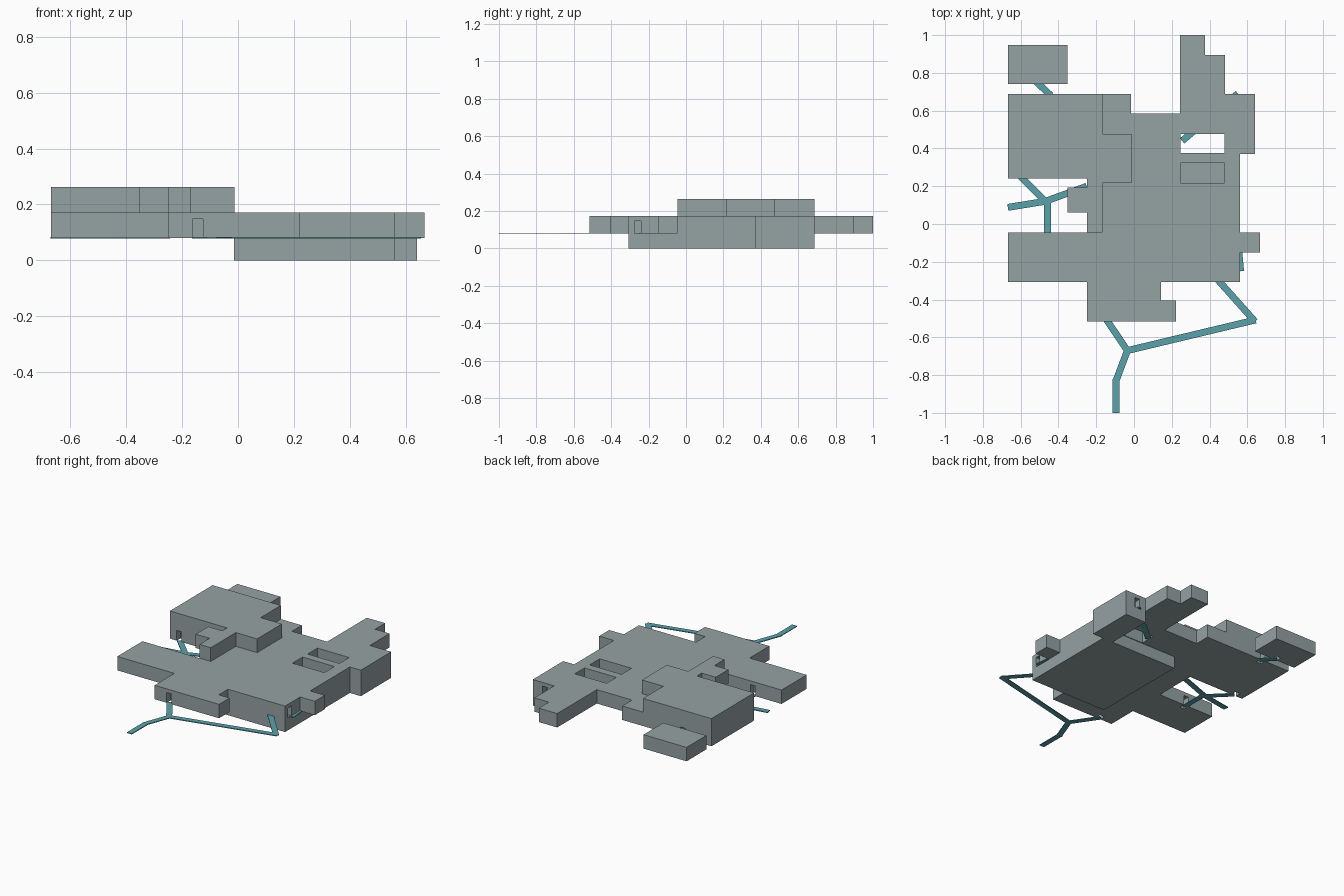
import bpy, bmesh
from mathutils import Vector

if "Cube" in bpy.data.objects:
    bpy.data.objects.remove(bpy.data.objects["Cube"], do_unlink=True)

Z0, Z1, Z2, Z3 = 0.0, 0.08, 0.172, 0.263   # floor levels


def material(name, color):
    m = bpy.data.materials.new(name)
    m.use_nodes = True
    m.diffuse_color = color
    m.node_tree.nodes["Principled BSDF"].inputs["Base Color"].default_value = color
    return m


grey = material("wall_grey", (0.30, 0.36, 0.37, 1))
teal = material("path_teal", (0.105, 0.36, 0.41, 1))


def prism(name, outline, bottom, top, mat):
    """Extrude a flat outline between two heights."""
    bm = bmesh.new()
    face = bm.faces.new([bm.verts.new((x, y, bottom)) for x, y in outline])
    ext = bmesh.ops.extrude_face_region(bm, geom=[face])
    verts = [v for v in ext["geom"] if isinstance(v, bmesh.types.BMVert)]
    bmesh.ops.translate(bm, verts=verts, vec=(0, 0, top - bottom))
    bmesh.ops.recalc_face_normals(bm, faces=bm.faces)
    mesh = bpy.data.meshes.new(name)
    bm.to_mesh(mesh)
    bm.free()
    obj = bpy.data.objects.new(name, mesh)
    mesh.materials.append(mat)
    bpy.context.collection.objects.link(obj)
    return obj


def rect(x0, x1, y0, y1):
    return [(x0, y0), (x1, y0), (x1, y1), (x0, y1)]


def cut(target, x0, x1, y0, y1, bottom, top):
    """Remove a box from the target, then discard the cutter."""
    cutter = prism("cutter", rect(x0, x1, y0, y1), bottom, top, grey)
    cutter.hide_render = True
    mod = target.modifiers.new("cut", "BOOLEAN")
    mod.operation = "DIFFERENCE"
    mod.solver = "EXACT"
    mod.object = cutter
    bpy.context.view_layer.objects.active = target
    bpy.ops.object.modifier_apply(modifier=mod.name)
    bpy.data.objects.remove(cutter, do_unlink=True)


def doorway(target, x, y, along_x=True):
    """Small opening recessed into a wall at floor level."""
    w, d = (0.018, 0.04) if along_x else (0.04, 0.018)
    cut(target, x - w, x + w, y - d, y + d, Z1 - 0.01, 0.147)


# Lower storey
lower = prism("lower_storey", [
    (-0.015, -0.308), (0.56, -0.308), (0.56, 0.37), (0.64, 0.37),
    (0.64, 0.688), (0.483, 0.688), (0.483, 0.37), (-0.015, 0.37)],
    Z0, Z1, grey)

# Main storey with its stepped wings
main = prism("main_storey", [
    (-0.668, 0.688), (-0.015, 0.688), (-0.015, 0.585), (0.243, 0.585),
    (0.243, 1.0), (0.377, 1.0), (0.377, 0.895), (0.483, 0.895),
    (0.483, 0.688), (0.64, 0.688), (0.64, 0.37), (0.56, 0.37),
    (0.56, -0.045), (0.667, -0.045), (0.667, -0.15), (0.56, -0.15),
    (0.56, -0.308), (0.143, -0.308), (0.143, -0.405), (0.222, -0.405),
    (0.222, -0.515), (-0.25, -0.515), (-0.25, -0.308), (-0.668, -0.308),
    (-0.668, -0.045), (-0.247, -0.045), (-0.247, 0.242), (-0.668, 0.242)],
    Z1, Z2, grey)

# Two light wells
for y0, y1 in ((0.375, 0.477), (0.217, 0.322)):
    cut(main, 0.247, 0.48, y0, y1, Z1 - 0.02, Z2 + 0.05)

# Upper storey, with a small overhanging bay on the west
prism("upper_storey", [
    (-0.668, 0.688), (-0.168, 0.688), (-0.168, 0.477), (-0.012, 0.477),
    (-0.012, 0.217), (-0.168, 0.217), (-0.168, -0.045), (-0.25, -0.045),
    (-0.25, 0.06), (-0.352, 0.06), (-0.352, 0.192), (-0.25, 0.192),
    (-0.25, 0.242), (-0.668, 0.242)],
    Z2, Z3, grey)

# Detached annex
annex = prism("annex", rect(-0.668, -0.353, 0.742, 0.948), Z1, Z2, grey)

# Doorways where the paths meet the walls
doorway(main, -0.144, -0.515)
doorway(main, -0.458, -0.045)
doorway(main, -0.60, 0.242)
doorway(main, -0.46, 0.688)
doorway(main, 0.55, 0.688)
doorway(main, 0.56, -0.258, along_x=False)
doorway(annex, -0.51, 0.742)

# Walkways as thin flat strips
WIDTH = 0.036
paths = {
    "front_path": [(-0.15, -0.50), (-0.035, -0.67), (-0.095, -0.83), (-0.095, -1.0)],
    "front_loop_path": [(-0.035, -0.67), (0.635, -0.51), (0.43, -0.28)],
    "west_path": [(-0.668, 0.088), (-0.47, 0.12), (-0.25, 0.20)],
    "west_north_path": [(-0.60, 0.25), (-0.47, 0.12)],
    "west_south_path": [(-0.458, 0.12), (-0.458, -0.06)],
    "annex_path": [(-0.52, 0.755), (-0.44, 0.68)],
    "east_inner_path": [(0.255, 0.44), (0.55, 0.69)],
    "east_side_path": [(0.555, -0.15), (0.565, -0.25)],
}
for name, pts in paths.items():
    for i, (p, q) in enumerate(zip(pts, pts[1:])):
        a, b = Vector(p), Vector(q)
        along = (b - a).normalized() * WIDTH / 2
        side = Vector((-along.y, along.x))
        # Overlap inner joints only, keeping free ends square
        if i > 0:
            a = a - along * 0.5
        if i < len(pts) - 2:
            b = b + along * 0.5
        prism(f"{name}_{i + 1}", [a + side, a - side, b - side, b + side],
              Z1 - 0.002, Z1 + 0.003, teal)
